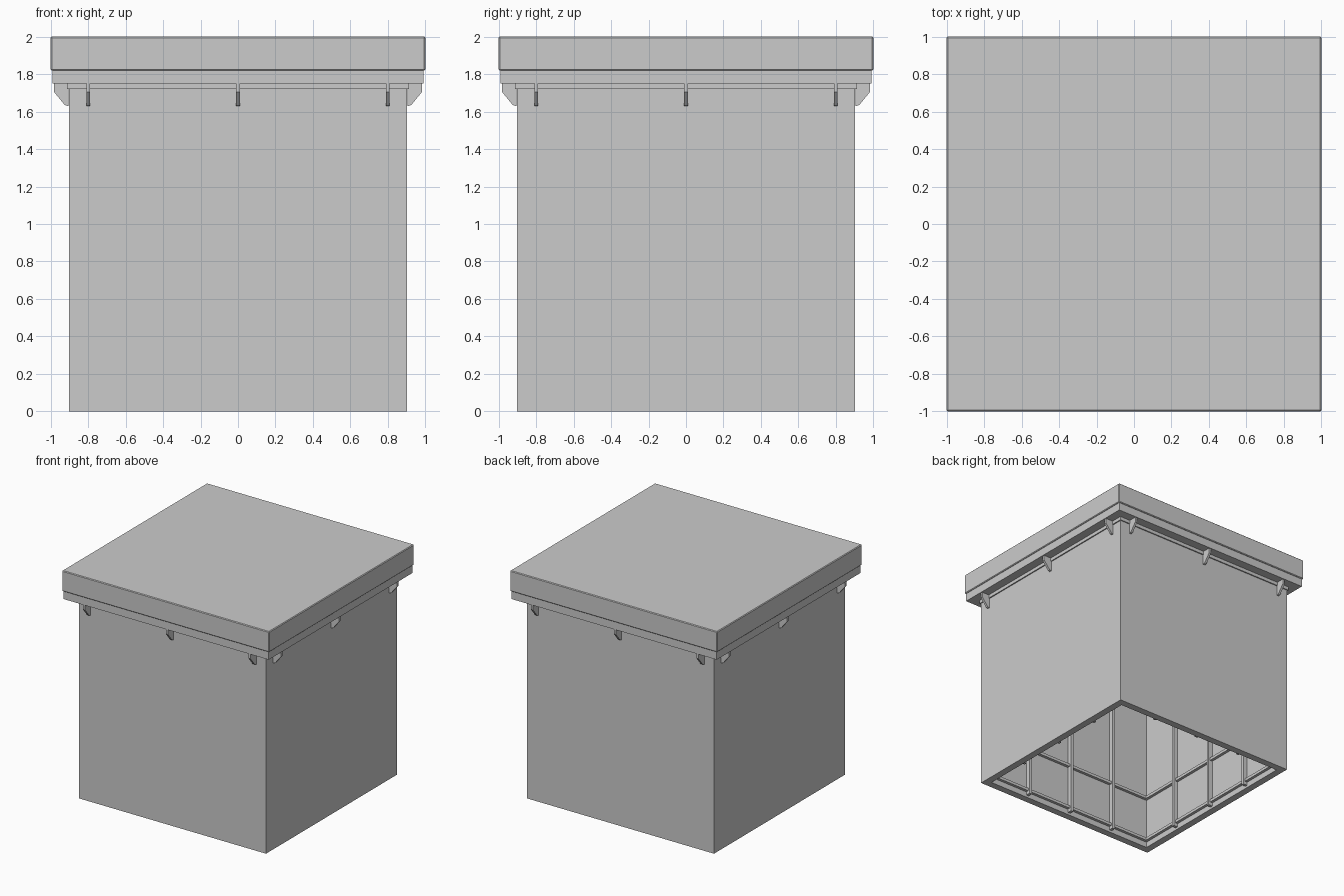
import bpy, bmesh, math
from mathutils import Matrix

if "Cube" in bpy.data.objects:
    bpy.data.objects.remove(bpy.data.objects["Cube"])


def finish(name, bm):
    bmesh.ops.recalc_face_normals(bm, faces=bm.faces)
    me = bpy.data.meshes.new(name)
    bm.to_mesh(me)
    bm.free()
    ob = bpy.data.objects.new(name, me)
    bpy.context.collection.objects.link(ob)
    return ob


def box(name, x0, x1, y0, y1, z0, z1, bevel=0):
    bm = bmesh.new()
    bmesh.ops.create_cube(bm, size=1)
    for v in bm.verts:
        v.co.x = x1 if v.co.x > 0 else x0
        v.co.y = y1 if v.co.y > 0 else y0
        v.co.z = z1 if v.co.z > 0 else z0
    if bevel:
        bmesh.ops.bevel(bm, geom=bm.edges[:], offset=bevel, segments=1, affect='EDGES')
    return finish(name, bm)


def square_ring(name, outer, inner, z0, z1):
    bm = bmesh.new()
    loops = []
    for r, z in ((outer, z0), (outer, z1), (inner, z1), (inner, z0)):
        loops.append([bm.verts.new((sx * r, sy * r, z))
                      for sx, sy in ((1, 1), (-1, 1), (-1, -1), (1, -1))])
    for i in range(4):
        a, b = loops[i], loops[(i + 1) % 4]
        for j in range(4):
            k = (j + 1) % 4
            bm.faces.new((a[j], a[k], b[k], b[j]))
    return finish(name, bm)


def bracket(name, x, profile, width):
    bm = bmesh.new()
    f = bm.faces.new([bm.verts.new((x - width / 2, y, z)) for y, z in profile])
    ext = bmesh.ops.extrude_face_region(bm, geom=[f])
    bmesh.ops.translate(bm, vec=(width, 0, 0),
                        verts=[g for g in ext['geom'] if isinstance(g, bmesh.types.BMVert)])
    return finish(name, bm)


# Hollow body, open at the bottom
square_ring("body_walls", 0.902, 0.84, 0, 1.75)

# Lid: top slab, recessed skirt and seating collar
box("lid_slab", -1, 1, -1, 1, 1.82, 2, bevel=0.006)
box("lid_skirt", -0.99, 0.99, -0.99, 0.99, 1.75, 1.82)
square_ring("lid_collar", 0.912, 0.85, 1.72, 1.75)

# Inner horizontal ribs
for i, z in enumerate((0.05, 0.45)):
    square_ring(f"inner_band_{i}", 0.845, 0.815, z, z + 0.025)

# Lid brackets and inner vertical ribs, repeated on the four sides
profile = [(-0.905, 1.75), (-0.982, 1.75), (-0.982, 1.705), (-0.925, 1.635), (-0.91, 1.63), (-0.905, 1.63)]
for side in range(4):
    turn = Matrix.Rotation(side * math.pi / 2, 4, 'Z')
    for i, x in enumerate((-0.8, 0, 0.8)):
        bracket(f"lid_bracket_{side}_{i}", x, profile, 0.02).matrix_world = turn
    for i, x in enumerate((-0.45, 0, 0.45)):
        box(f"inner_rib_{side}_{i}", x - 0.0125, x + 0.0125, -0.845, -0.80,
            0.02, 1.75).matrix_world = turn
